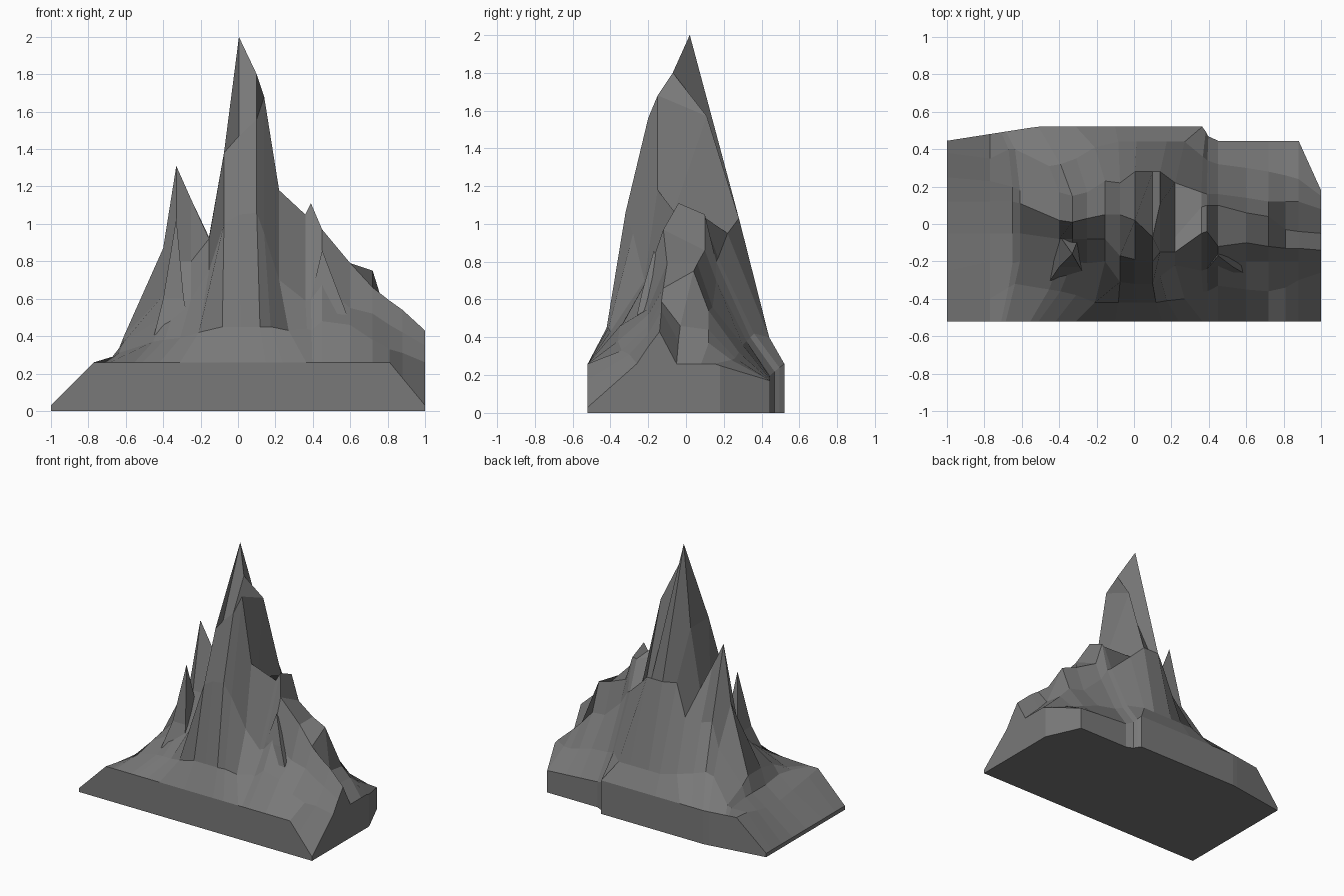
import bpy, bmesh

FRONT = -0.52

ROCK = bpy.data.materials.new("dark_rock")
ROCK.diffuse_color = (0.19, 0.19, 0.19, 1)


def lerp(path, x):
    # read a value from a polyline
    for (x0, v0), (x1, v1) in zip(path, path[1:]):
        if x <= x1:
            return v0 + (v1 - v0) * (x - x0) / (x1 - x0)
    return path[-1][1]


# rim of the base block: front height, back height and back depth along x
FRONT_RIM = [(-1, .03), (-.77, .26), (.81, .26), (1, .03)]
BACK_RIM = [(-1, .03), (-.77, .26), (.37, .26), (.41, .2), (.88, .17), (1, .25)]
BACK_EDGE = [(-1, .445), (-.52, .52), (.37, .52), (.41, .445), (.88, .445), (1, .18)]
# how far the ribs fan outwards where they meet the rim
FAN = [(-1, -1), (-.77, -.77), (-.65, -.71), (-.33, -.51), (-.155, -.31), (-.075, -.1),
       (.005, .03), (.1, .15), (.14, .24), (.22, .365), (.37, .385), (.41, .41), (1, 1)]


def make(name, bm):
    bmesh.ops.recalc_face_normals(bm, faces=bm.faces)
    me = bpy.data.meshes.new(name)
    bm.to_mesh(me)
    bm.free()
    me.materials.append(ROCK)
    ob = bpy.data.objects.new(name, me)
    bpy.context.collection.objects.link(ob)


def flank(name, stations):
    # loft rock profiles (front to back) along x; sides and floor follow the rim
    bm = bmesh.new()
    rows = []
    for x, prof in stations:
        rx = lerp(FAN, x)
        back = lerp(BACK_EDGE, rx)
        xs = [rx, rx, x + .35 * (rx - x), x, x, x, x, x + .35 * (rx - x), rx, rx]
        pts = [(FRONT, 0), (FRONT, lerp(FRONT_RIM, rx)), *prof,
               (back, lerp(BACK_RIM, rx)), (back, 0)]
        rows.append([bm.verts.new((px, y, z)) for px, (y, z) in zip(xs, pts)])
    n = len(rows[0])
    for a, b in zip(rows, rows[1:]):
        for i in range(n):
            j = (i + 1) % n
            bm.faces.new((a[i], b[i], b[j], a[j]))
    for row in (rows[0], rows[-1]):
        if abs(row[0].co.x) > .99:
            bm.faces.new(row)
    make(name, bm)


def spire(name, apex, rings):
    # four-sided crag from box rings (x0, x1, y0, y1, z), bottom to top
    bm = bmesh.new()
    loops = [[bm.verts.new((x, y, z)) for x, y in
              ((x0, y0), (x1, y0), (x1, y1), (x0, y1))] for x0, x1, y0, y1, z in rings]
    for a, b in zip(loops, loops[1:]):
        for i in range(4):
            j = (i + 1) % 4
            bm.faces.new((a[i], a[j], b[j], b[i]))
    top = bm.verts.new(apex)
    for i in range(4):
        bm.faces.new((loops[-1][i], loops[-1][(i + 1) % 4], top))
    make(name, bm)


# profiles shared by neighbouring parts
LEFT_SEAM = (-.155, [(-.42, .42), (-.2, .75), (-.08, .92), (.05, .93), (.23, .78), (.41, .42)])
RIGHT_SEAM = (.22, [(-.4, .43), (-.22, .7), (-.15, 1.18), (-.07, 1.05), (.22, .95), (.44, .4)])

# left slope with its tall ridge
flank("left_flank", [
    (-1, [(y, .03) for y in (-.4, -.25, -.05, .12, .25, .38)]),
    (-.77, [(-.4, .24), (-.2, .21), (-.05, .19), (.12, .2), (.23, .22), (.35, .25)]),
    (-.65, [(-.34, .29), (-.21, .3), (-.05, .28), (.12, .28), (.2, .28), (.4, .275)]),
    (-.61, [(-.32, .31), (-.2, .37), (-.05, .4), (.11, .4), (.18, .35), (.4, .29)]),
    (-.4, [(-.35, .37), (-.2, .5), (-.08, .62), (.02, .87), (.17, .58), (.31, .43)]),
    (-.33, [(-.36, .38), (-.2, .57), (-.08, .8), (.01, 1.31), (.15, .76), (.32, .45)]),
    (-.25, [(-.38, .39), (-.21, .6), (-.08, .8), (.03, 1.13), (.17, .74), (.35, .43)]),
    LEFT_SEAM])

# central summit
flank("main_peak", [
    LEFT_SEAM,
    (-.075, [(-.42, .45), (-.31, 1.0), (-.17, 1.38), (.05, 1.38), (.22, 1.02), (.44, .4)]),
    (.005, [(-.42, .45), (-.32, 1.05), (-.19, 1.47), (.02, 2.0), (.28, 1.03), (.44, .4)]),
    (.1, [(-.42, .45), (-.32, 1.06), (-.2, 1.56), (-.07, 1.8), (.28, 1.03), (.44, .4)]),
    (.14, [(-.41, .45), (-.28, .95), (-.15, 1.68), (.11, 1.57), (.28, 1.03), (.44, .4)]),
    RIGHT_SEAM])

# stepped right slope
flank("right_flank", [
    RIGHT_SEAM,
    (.36, [(-.36, .44), (-.25, .59), (-.05, 1.05), (.09, 1.04), (.17, .82), (.36, .42)]),
    (.39, [(-.36, .43), (-.24, .6), (-.04, 1.11), (.1, 1.05), (.16, .8), (.34, .4)]),
    (.45, [(-.33, .48), (-.22, .68), (-.12, .97), (.1, .86), (.16, .7), (.32, .38)]),
    (.6, [(-.35, .46), (-.2, .55), (-.1, .79), (.06, .79), (.14, .56), (.3, .36)]),
    (.72, [(-.36, .38), (-.2, .52), (-.12, .66), (.04, .75), (.12, .54), (.28, .32)]),
    (.81, [(-.34, .33), (-.2, .46), (-.13, .59), (-.03, .46), (.12, .44), (.26, .29)]),
    (.88, [(-.3, .31), (-.2, .42), (-.13, .54), (-.04, .38), (.12, .37), (.24, .28)]),
    (1, [(-.26, .26), (-.2, .35), (-.14, .43), (-.05, .26), (.08, .26), (.15, .26)])])

# smaller crags standing on the slopes
spire("left_spire", (-.33, -.16, 1.03),
      [(-.46, -.24, -.32, -.02, .36), (-.4, -.29, -.23, -.06, .6)])
spire("right_crag", (.45, -.17, .86),
      [(.36, .6, -.27, -.06, .47), (.4, .53, -.23, -.09, .65)])
